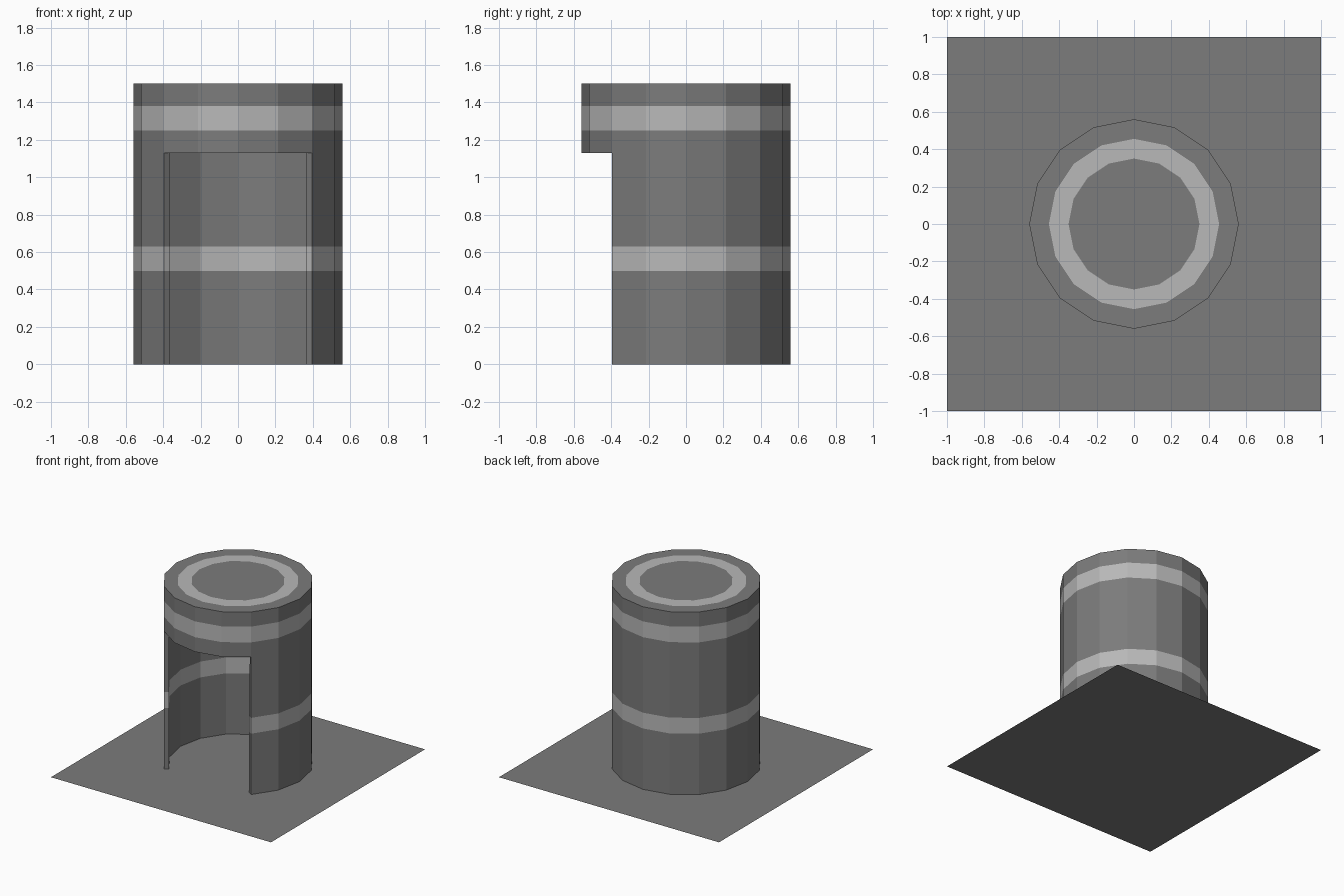
import bpy, bmesh
from math import sin, cos, pi

if "Cube" in bpy.data.objects:
    bpy.data.objects.remove(bpy.data.objects["Cube"])

SIDES, RADIUS, WALL = 16, 0.56, 0.0375
DOOR_COLUMNS = range(10, 14)  # four segments facing -y


def grey(name, v):
    m = bpy.data.materials.new(name)
    m.diffuse_color = (v, v, v, 1)
    m.use_nodes = True
    m.node_tree.nodes["Principled BSDF"].inputs["Base Color"].default_value = m.diffuse_color
    return m


dark, light = grey("dark_grey", 0.2), grey("light_grey", 0.48)


def finish(bm, name, mats):
    me = bpy.data.meshes.new(name)
    bm.to_mesh(me)
    bm.free()
    for m in mats:
        me.materials.append(m)
    ob = bpy.data.objects.new(name, me)
    bpy.context.collection.objects.link(ob)
    return ob


# Booth shell: wall rows then roof rings, as (radius, z)
profile = [(RADIUS, z) for z in (0, 0.5, 0.63, 1.13, 1.25, 1.38, 1.5)]
profile += [(0.455, 1.5), (0.35, 1.5)]
light_rows = (1, 4, 7)
door_rows = 3

bm = bmesh.new()
rings = [[bm.verts.new((r * cos(2 * pi * i / SIDES), r * sin(2 * pi * i / SIDES), z))
          for i in range(SIDES)] for r, z in profile]
for row in range(len(profile) - 1):
    lo, hi = rings[row], rings[row + 1]
    for i in range(SIDES):
        if row < door_rows and i in DOOR_COLUMNS:
            continue
        j = (i + 1) % SIDES
        bm.faces.new((lo[i], lo[j], hi[j], hi[i])).material_index = int(row in light_rows)
bm.faces.new(rings[-1])
# Remove the unused points inside the doorway
bmesh.ops.delete(bm, geom=[v for v in bm.verts if not v.link_faces], context='VERTS')
booth = finish(bm, "booth_shell", (dark, light))

# Wall thickness grows inward
solid = booth.modifiers.new("thickness", 'SOLIDIFY')
solid.thickness = WALL
solid.offset = -1
solid.use_even_offset = True

# Flat square base
bm = bmesh.new()
bmesh.ops.create_grid(bm, x_segments=1, y_segments=1, size=1)
finish(bm, "base_plate", (dark,))
